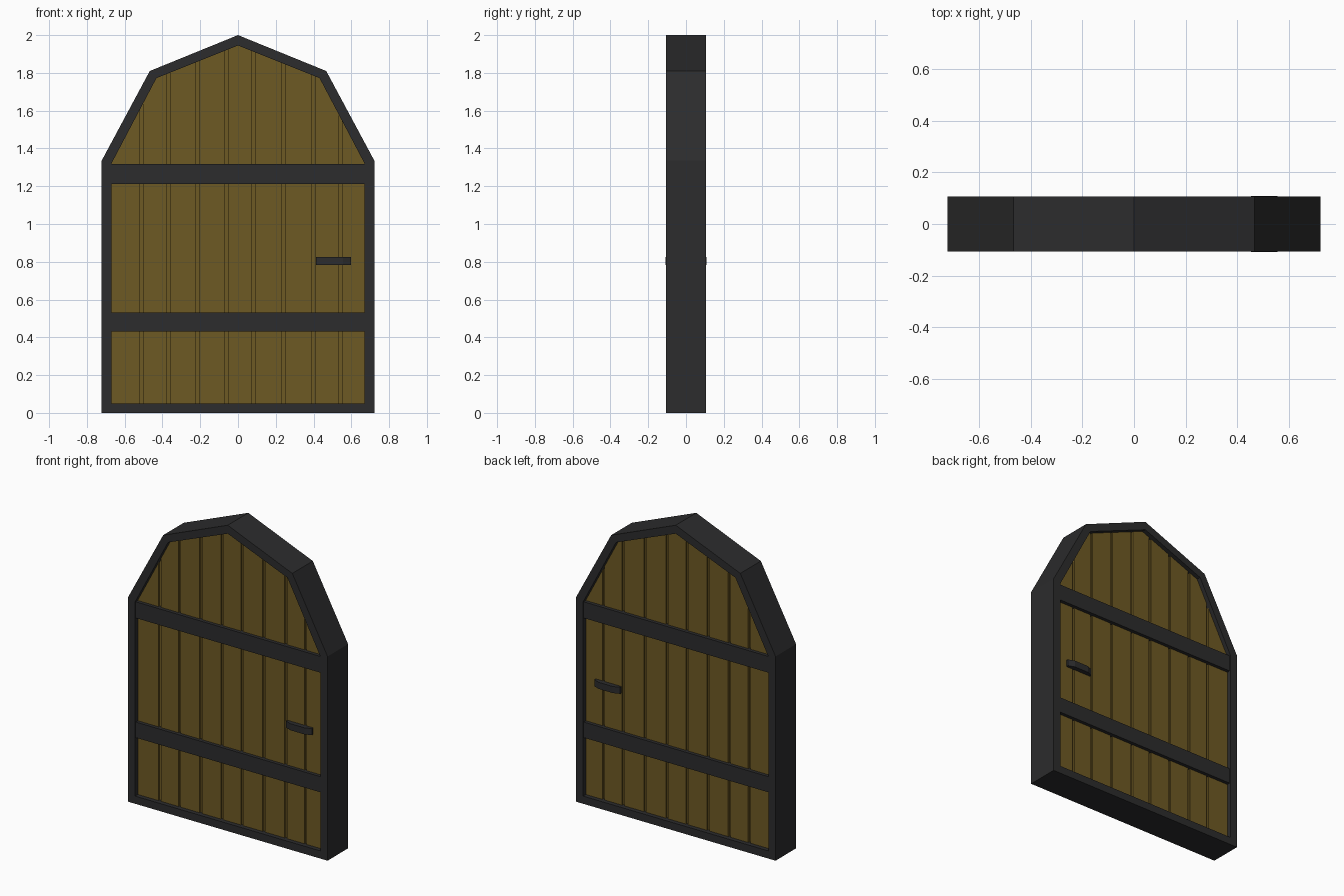
import bpy, bmesh

if "Cube" in bpy.data.objects:
    bpy.data.objects.remove(bpy.data.objects["Cube"])


def material(name, color):
    m = bpy.data.materials.new(name)
    m.diffuse_color = (*color, 1)
    m.use_nodes = True
    m.node_tree.nodes["Principled BSDF"].inputs["Base Color"].default_value = m.diffuse_color
    return m


IRON = material("dark_iron", (0.025, 0.025, 0.026))
WOOD = material("brown_wood", (0.155, 0.1, 0.017))


def finish(name, bm, mat):
    bmesh.ops.recalc_face_normals(bm, faces=bm.faces)
    mesh = bpy.data.meshes.new(name)
    bm.to_mesh(mesh)
    bm.free()
    mesh.materials.append(mat)
    obj = bpy.data.objects.new(name, mesh)
    bpy.context.collection.objects.link(obj)
    return obj


def prism(name, pts, a, b, mat, axis="y"):
    """Extrude a closed outline (x,z along y, or x,y along z) from a to b."""
    bm = bmesh.new()
    place = (lambda p, t: (p[0], t, p[1])) if axis == "y" else (lambda p, t: (p[0], p[1], t))
    lo = [bm.verts.new(place(p, a)) for p in pts]
    hi = [bm.verts.new(place(p, b)) for p in pts]
    bm.faces.new(lo)
    bm.faces.new(hi)
    for i in range(len(pts)):
        j = (i + 1) % len(pts)
        bm.faces.new((lo[i], lo[j], hi[j], hi[i]))
    return finish(name, bm, mat)


def arch(half):
    """Mirror the right half of an outline, given from bottom corner to apex."""
    return half + [(-x, z) for x, z in reversed(half[:-1])]


OUTER = arch([(0.722, 0), (0.722, 1.335), (0.467, 1.81), (0, 2)])
INNER = arch([(0.67, 0.05), (0.67, 1.32), (0.432, 1.772), (0, 1.945)])
DEPTH, BOARD, BACKING, BAR = 0.106, 0.078, 0.066, 0.1

# Iron surround: a ring between the two outlines
bm = bmesh.new()
rings = [[bm.verts.new((x, y, z)) for x, z in outline]
         for outline, y in ((OUTER, -DEPTH), (OUTER, DEPTH), (INNER, DEPTH), (INNER, -DEPTH))]
n = len(OUTER)
for r in range(4):
    p, q = rings[r], rings[(r + 1) % 4]
    for i in range(n):
        j = (i + 1) % n
        bm.faces.new((p[i], p[j], q[j], q[i]))
finish("frame", bm, IRON)

# Backing panel seen in the gaps between planks
prism("backing_panel", INNER, -BACKING, BACKING, WOOD)


def top_at(x):
    """Height of the inner arch at x."""
    roof = INNER[1:-1]
    for (x0, z0), (x1, z1) in zip(roof, roof[1:]):
        if x1 <= x <= x0:
            return z0 + (z1 - z0) * (x - x0) / (x1 - x0)
    return roof[0][1]


# Vertical planks, cut to follow the arch
gaps = [-0.512, -0.368, -0.215, -0.062, 0.083, 0.241, 0.4, 0.543]
edges = [-0.67] + [g + s * 0.008 for g in gaps for s in (-1, 1)] + [0.67]
for k in range(0, len(edges), 2):
    a, b = edges[k], edges[k + 1]
    corners = [p for p in INNER[1:-1] if a < p[0] < b]
    outline = [(a, 0.05), (b, 0.05), (b, top_at(b))] + corners + [(a, top_at(a))]
    prism(f"plank_{k // 2 + 1}", outline, -BOARD, BOARD, WOOD)

# Cross bars and low bent handles on both faces
for side, s in (("front", -1), ("back", 1)):
    for label, z0, z1 in (("lower", 0.43, 0.532), ("upper", 1.212, 1.318)):
        prism(f"{label}_bar_{side}", [(-0.67, z0), (0.67, z0), (0.67, z1), (-0.67, z1)],
              s * BACKING, s * BAR, IRON)
    strap = [(0.412, 0.07), (0.412, 0.092), (0.455, 0.108), (0.555, 0.108), (0.598, 0.092),
             (0.598, 0.07)]
    prism(f"handle_{side}", [(x, s * y) for x, y in strap], 0.782, 0.825, IRON, axis="z")
